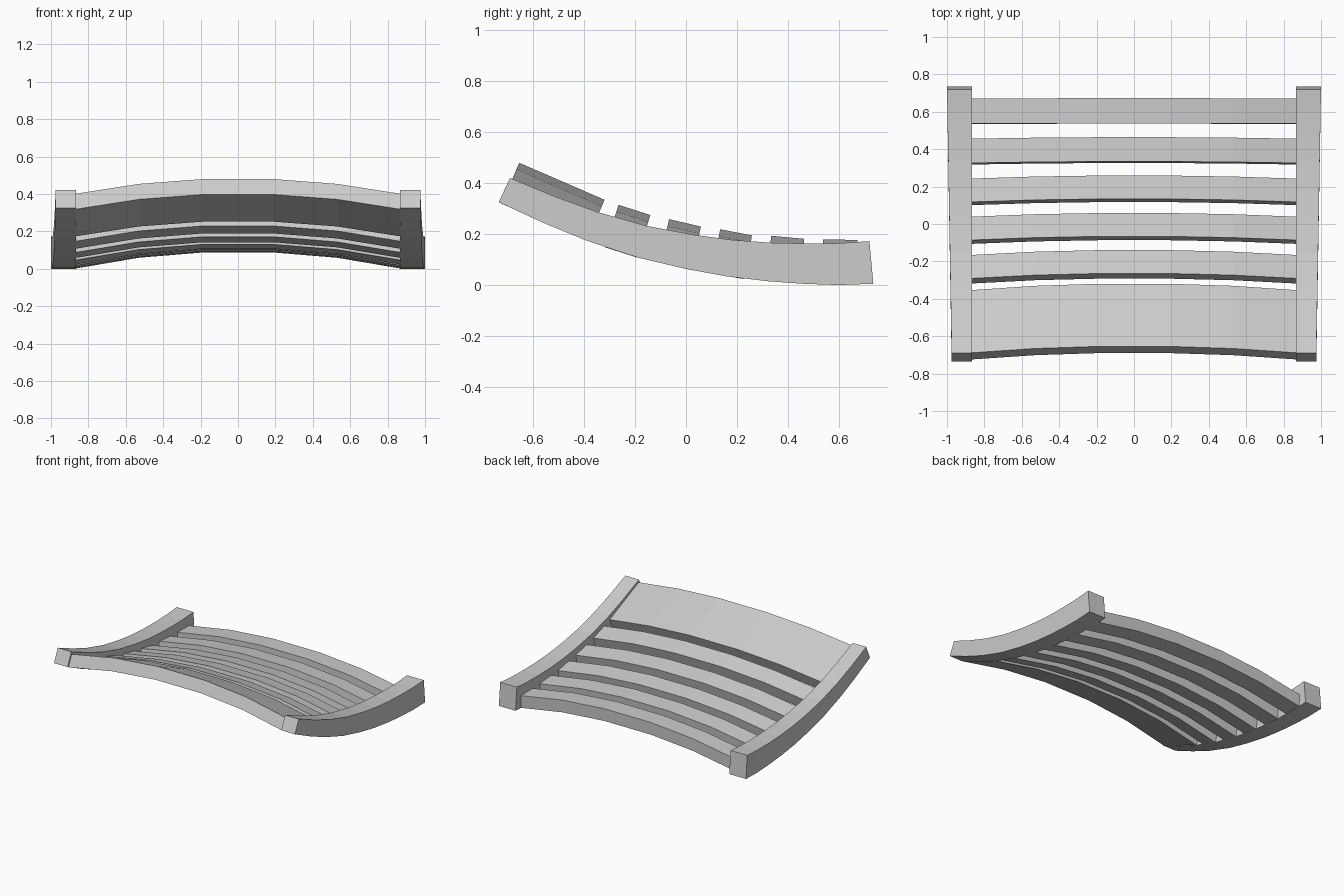
import bpy
from mathutils import Vector

if "Cube" in bpy.data.objects:
    bpy.data.objects.remove(bpy.data.objects["Cube"])

INNER = 0.865


def loft(name, rings):
    """Closed solid through a list of equal-length rings of points."""
    n = len(rings[0])
    verts = [p for r in rings for p in r]
    faces = []
    for i in range(len(rings) - 1):
        a, b = i * n, (i + 1) * n
        for k in range(n):
            j = (k + 1) % n
            faces.append((a + k, a + j, b + j, b + k))
    faces.append(tuple(reversed(range(n))))
    faces.append(tuple(range(len(verts) - n, len(verts))))
    me = bpy.data.meshes.new(name)
    me.from_pydata(verts, [], faces)
    ob = bpy.data.objects.new(name, me)
    bpy.context.collection.objects.link(ob)
    # consistent outward normals
    import bmesh
    bm = bmesh.new()
    bm.from_mesh(me)
    bmesh.ops.recalc_face_normals(bm, faces=bm.faces)
    bm.to_mesh(me)
    bm.free()
    return ob


# Curved side rails: underside (y, z), then depth measured along the normal
under = [(-0.735, 0.325), (-0.56, 0.244), (-0.39, 0.174), (-0.19, 0.108),
         (0.0, 0.063), (0.16, 0.034), (0.32, 0.015), (0.46, 0.005),
         (0.6, 0.0), (0.735, 0.005)]
for side, label in ((-1, "left"), (1, "right")):
    rings = []
    for i, (y, z) in enumerate(under):
        a = Vector(under[max(i - 1, 0)])
        b = Vector(under[min(i + 1, len(under) - 1)])
        t = (b - a).normalized()
        f = (y + 0.735) / 1.47
        depth = 0.105 + 0.065 * f
        ty, tz = y - t.y * depth, z + t.x * depth
        if i == len(under) - 1:
            ty, tz = 0.72, 0.172
        outer = 0.975 + 0.025 * f
        rings.append([(side * INNER, y, z), (side * outer, y, z),
                      (side * outer, ty, tz), (side * INNER, ty, tz)])
    loft(label + "_side_rail", rings)

# Arched slats: (front y, z, back y, z) of the underside at the rails
slats = [(-0.724, 0.319, -0.389, 0.174), (-0.318, 0.148, -0.193, 0.108),
         (-0.106, 0.088, 0.019, 0.059), (0.101, 0.047, 0.226, 0.023),
         (0.318, 0.019, 0.448, 0.007), (0.535, 0.004, 0.67, 0.002)]
arch = [(-INNER, 0), (-0.53, 0.057), (-0.19, 0.085),
        (0.19, 0.085), (0.53, 0.057), (INNER, 0)]
THICK = 0.09
for i, (y0, z0, y1, z1) in enumerate(slats):
    t = Vector((0, y1 - y0, z1 - z0)).normalized()
    n = Vector((0, -t.z, t.y))
    rings = []
    for x, h in arch:
        a, b = Vector((x, y0, z0)) + n * h, Vector((x, y1, z1)) + n * h
        rings.append([a, b, b + n * THICK, a + n * THICK])
    loft("wide_top_slat" if i == 0 else "slat_%d" % i, rings)
